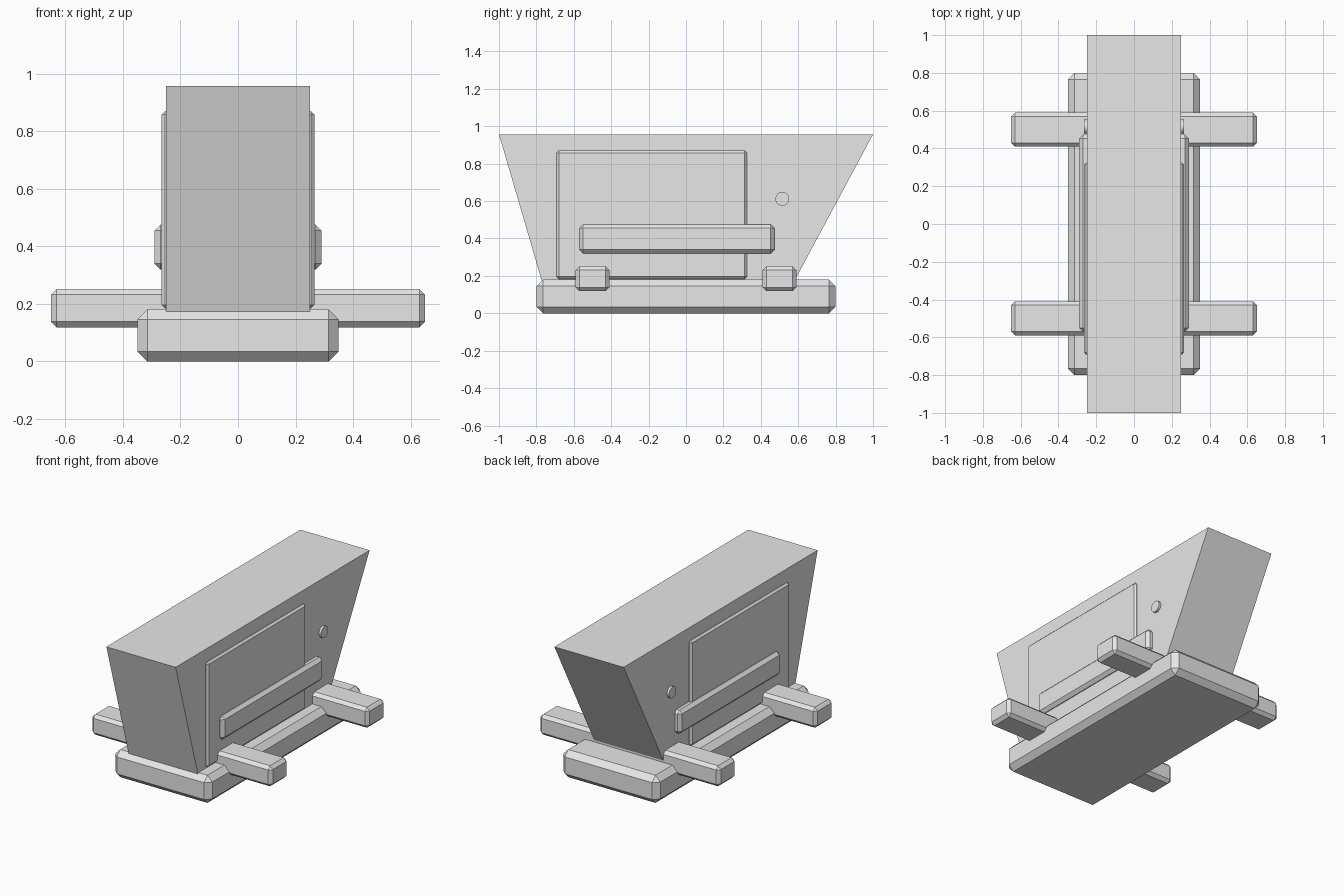
import bpy
import bmesh
import math
from mathutils import Matrix

if "Cube" in bpy.data.objects:
    bpy.data.objects.remove(bpy.data.objects["Cube"])

grey = bpy.data.materials.new("plain_grey")
grey.diffuse_color = (0.8, 0.8, 0.8, 1.0)
grey.use_nodes = True
grey.node_tree.nodes["Principled BSDF"].inputs["Base Color"].default_value = grey.diffuse_color


def finish(name, bm):
    """Turn a bmesh into a named, flat-shaded object."""
    bmesh.ops.recalc_face_normals(bm, faces=bm.faces)
    mesh = bpy.data.meshes.new(name)
    bm.to_mesh(mesh)
    bm.free()
    mesh.materials.append(grey)
    obj = bpy.data.objects.new(name, mesh)
    bpy.context.collection.objects.link(obj)
    return obj


def chamfered_box(name, half_width, y0, y1, z0, z1, chamfer):
    """Box centred on x = 0 with single-segment chamfered edges."""
    bm = bmesh.new()
    bmesh.ops.create_cube(bm, size=1)
    for v in bm.verts:
        v.co.x *= 2 * half_width
        v.co.y = (y0 + y1) / 2 + v.co.y * (y1 - y0)
        v.co.z = (z0 + z1) / 2 + v.co.z * (z1 - z0)
    bmesh.ops.bevel(bm, geom=bm.edges[:], offset=chamfer, segments=1,
                    affect='EDGES')
    return finish(name, bm)


# Hopper body: side profile extruded across x
bm = bmesh.new()
profile = [(-0.77, 0.17), (0.578, 0.17), (1.0, 0.957), (-1.0, 0.957)]
face = bm.faces.new([bm.verts.new((-0.25, y, z)) for y, z in profile])
out = bmesh.ops.extrude_face_region(bm, geom=[face])
bmesh.ops.translate(bm, vec=(0.5, 0, 0),
                    verts=[g for g in out["geom"]
                           if isinstance(g, bmesh.types.BMVert)])
finish("hopper_body", bm)

# Base, side panels and side rails
chamfered_box("base", 0.35, -0.8, 0.8, 0.0, 0.18, 0.035)
chamfered_box("side_panel", 0.265, -0.692, 0.326, 0.184, 0.87, 0.012)
chamfered_box("side_rail", 0.29, -0.57, 0.473, 0.32, 0.475, 0.02)

# Cross bars sticking out on both sides
for name, y in (("front_cross_bar", -0.5), ("rear_cross_bar", 0.5)):
    chamfered_box(name, 0.65, y - 0.09, y + 0.09, 0.118, 0.252, 0.02)

# Round pins running through the body, ends flush with the panels
for name, y in (("front_pin", -0.545), ("middle_pin", -0.015),
                ("rear_pin", 0.515)):
    bm = bmesh.new()
    bmesh.ops.create_cone(
        bm, cap_ends=True, segments=24, radius1=0.037, radius2=0.037,
        depth=0.529,
        matrix=Matrix.Translation((0, y, 0.612))
        @ Matrix.Rotation(math.pi / 2, 4, 'Y'))
    pin = finish(name, bm)
    bpy.context.view_layer.objects.active = pin
    pin.select_set(True)
    bpy.ops.object.shade_smooth_by_angle(angle=math.radians(30))
    pin.select_set(False)
